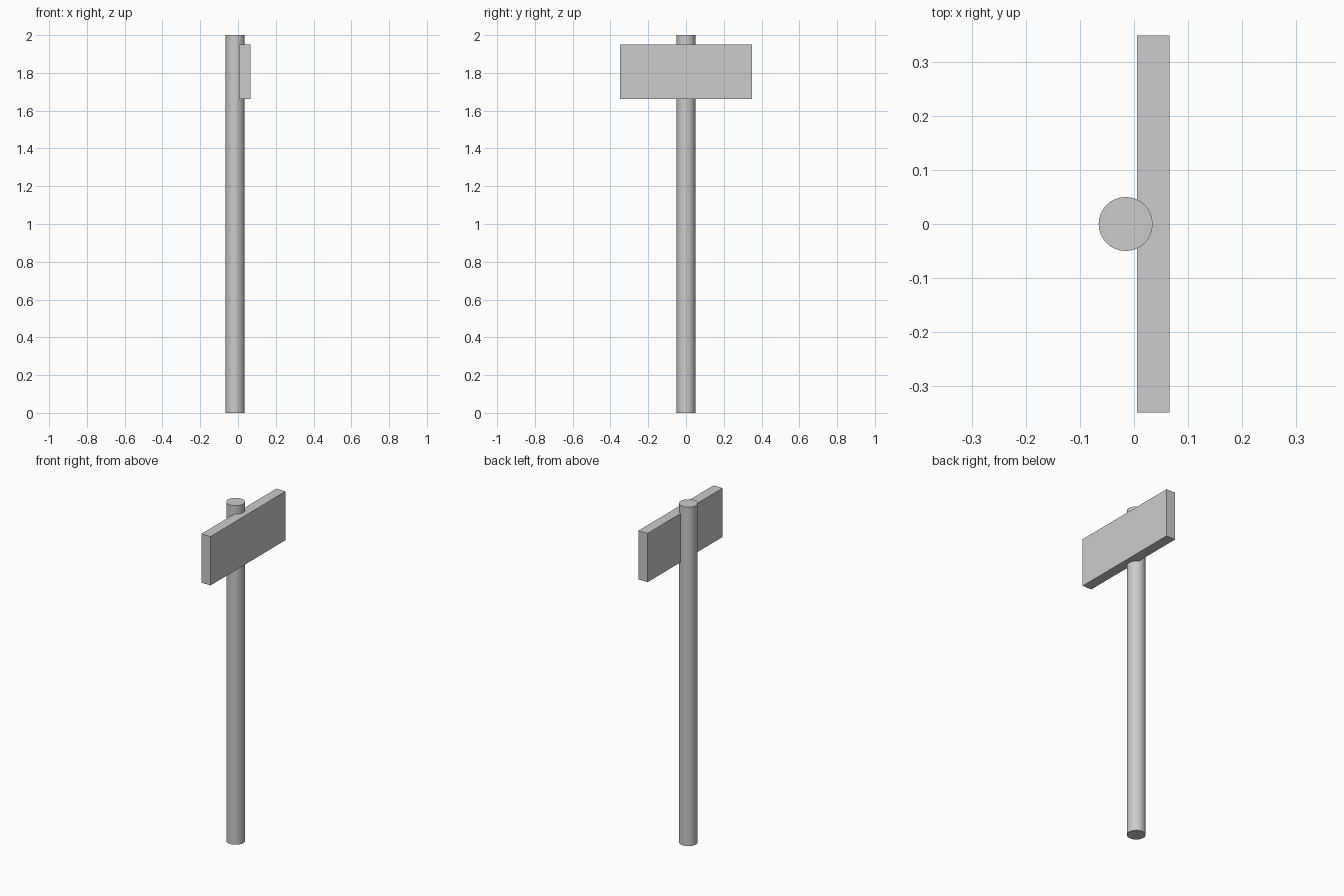
import bpy
import math

if "Cube" in bpy.data.objects:
    bpy.data.objects.remove(bpy.data.objects["Cube"])

# Round upright post
bpy.ops.mesh.primitive_cylinder_add(vertices=32, radius=0.05, depth=2.0,
                                    location=(-0.0155, 0, 1.0))
post = bpy.context.object
post.name = "post"
bpy.ops.object.shade_smooth_by_angle(angle=math.radians(30))

# Rectangular sign board, let into the right side of the post
bpy.ops.mesh.primitive_cube_add(size=1, location=(0.0355, 0, 1.806))
board = bpy.context.object
board.name = "sign_board"
board.scale = (0.06, 0.698, 0.288)
bpy.ops.object.transform_apply(location=False, rotation=False, scale=True)
